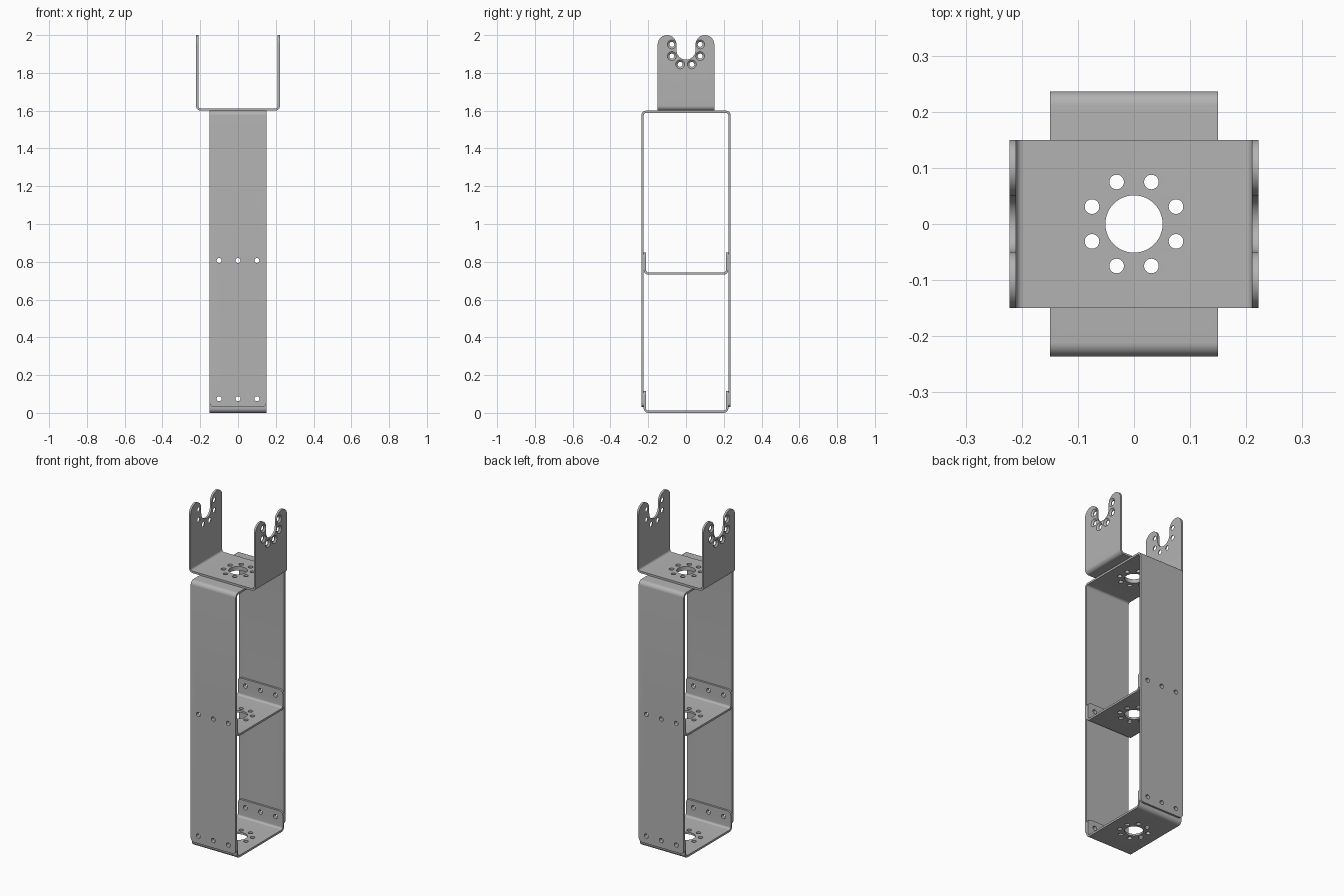
import bpy, bmesh
from math import sin, cos, pi, radians
from mathutils import Matrix, Vector

if "Cube" in bpy.data.objects:
    bpy.data.objects.remove(bpy.data.objects["Cube"], do_unlink=True)

metal = bpy.data.materials.new("grey metal")
metal.use_nodes = True
GREY = (0.45, 0.45, 0.45, 1)
metal.diffuse_color = GREY
metal.node_tree.nodes["Principled BSDF"].inputs["Base Color"].default_value = GREY

THICK, BEND, HALF_W = 0.012, 0.025, 0.15


def arc(cx, cy, r, a0, a1, n=10):
    return [(cx + r * cos(radians(a0 + (a1 - a0) * i / n)),
             cy + r * sin(radians(a0 + (a1 - a0) * i / n))) for i in range(n + 1)]


def to_object(name, bm):
    bmesh.ops.recalc_face_normals(bm, faces=bm.faces)
    me = bpy.data.meshes.new(name)
    bm.to_mesh(me)
    bm.free()
    me.materials.append(metal)
    ob = bpy.data.objects.new(name, me)
    bpy.context.collection.objects.link(ob)
    return ob


def prism(points, vector):
    bm = bmesh.new()
    face = bm.faces.new([bm.verts.new(p) for p in points])
    new = bmesh.ops.extrude_face_region(bm, geom=[face])["geom"]
    bmesh.ops.translate(bm, vec=vector,
                        verts=[g for g in new if isinstance(g, bmesh.types.BMVert)])
    return bm


def channel(name, half, height, corner, matrix):
    """Bent sheet, open upwards, with rounded flange tips."""
    c, inner = half - BEND, BEND - THICK
    outline = ([(-half, height)] + arc(-c, BEND, BEND, 180, 270) + arc(c, BEND, BEND, 270, 360)
               + [(half, height), (half - THICK, height)] + arc(c, BEND, inner, 360, 270)
               + arc(-c, BEND, inner, 270, 180) + [(THICK - half, height)])
    bm = prism([(x, -HALF_W, z) for x, z in outline], (0, 2 * HALF_W, 0))
    tips = [e for e in bm.edges if all(abs(v.co.z - height) < 1e-5 for v in e.verts)
            and abs(e.verts[0].co.y - e.verts[1].co.y) < 1e-5]
    bmesh.ops.bevel(bm, geom=tips, offset=corner, segments=10, profile=0.5, affect='EDGES')
    bmesh.ops.transform(bm, matrix=matrix, verts=bm.verts)
    return to_object(name, bm)


def drill(bm, centre, axis, r1, r2, depth, sides=32):
    rot = Vector((0, 0, 1)).rotation_difference(Vector(axis)).to_matrix().to_4x4()
    bmesh.ops.create_cone(bm, cap_ends=True, segments=sides, radius1=r1, radius2=r2,
                          depth=depth, matrix=Matrix.Translation(centre) @ rot)


def cut(ob, bm):
    cutter = to_object("cutter", bm)
    cutter.hide_render = True
    mod = ob.modifiers.new("cut", 'BOOLEAN')
    mod.operation, mod.solver, mod.object = 'DIFFERENCE', 'EXACT', cutter
    bpy.context.view_layer.objects.active = ob
    bpy.ops.object.modifier_apply(modifier=mod.name)
    bpy.data.objects.remove(cutter, do_unlink=True)


def ring(n=8, r=0.081):
    return [(r * cos(pi * (2 * i + 1) / n), r * sin(pi * (2 * i + 1) / n)) for i in range(n)]


def cut_hub(ob, z):
    """Large hole ringed by eight small ones in a flat web."""
    bm = bmesh.new()
    drill(bm, (0, 0, z), (0, 0, 1), 0.051, 0.051, 0.08, 48)
    for x, y in ring():
        drill(bm, (x, y, z), (0, 0, 1), 0.013, 0.013, 0.08)
    cut(ob, bm)


def cut_rivets(ob, heights):
    bm = bmesh.new()
    for z in heights:
        for x in (-0.1, 0, 0.1):
            drill(bm, (x, 0, z), (0, 1, 0), 0.013, 0.013, 0.6)
    cut(ob, bm)


quarter = Matrix.Rotation(pi / 2, 4, 'Z')
parts = []

# Long frame, open downwards
frame = channel("long_frame", 0.236, 1.57, 0.025,
                Matrix.Translation((0, 0, 1.6)) @ quarter @ Matrix.Rotation(pi, 4, 'Y'))
cut_hub(frame, 1.594)
cut_rivets(frame, (0.075, 0.807))
parts.append(frame)

# Shelves fixed between the frame walls
for name, z in (("bottom_shelf", 0), ("middle_shelf", 0.732)):
    shelf = channel(name, 0.224, 0.117, 0.025, Matrix.Translation((0, 0, z)) @ quarter)
    cut_hub(shelf, z + 0.006)
    cut_rivets(shelf, (z + 0.075,))
    parts.append(shelf)

# Top fork with slotted, eared arms
fork = channel("top_fork", 0.222, 0.4, 0.0499, Matrix.Translation((0, 0, 1.6)))
cut_hub(fork, 1.606)
AXIS_Z = 1.92
slot = ([(-0.1, 2.05)] + arc(-0.1, 1.95, 0.05, 90, 0) + arc(0, AXIS_Z, 0.05, 180, 360, 24)
        + arc(0.1, 1.95, 0.05, 180, 90) + [(0.1, 2.05)])
cut(fork, prism([(-0.4, y, z) for y, z in slot], (0.8, 0, 0)))

# Countersunk screw holes around the slot, wide on the outside
holes, sinks = bmesh.new(), bmesh.new()
for y, dz in ring():
    if dz < 0.05:
        drill(holes, (0, y, AXIS_Z + dz), (1, 0, 0), 0.013, 0.013, 0.8)
        for side in (-1, 1):
            drill(sinks, (side * 0.2185, y, AXIS_Z + dz), (side, 0, 0), 0.013, 0.0255, 0.01)
cut(fork, holes)
cut(fork, sinks)
parts.append(fork)

# Smooth bends, crisp sheet edges
bpy.ops.object.select_all(action='DESELECT')
for ob in parts:
    ob.select_set(True)
bpy.context.view_layer.objects.active = fork
bpy.ops.object.shade_smooth_by_angle(angle=radians(30))
